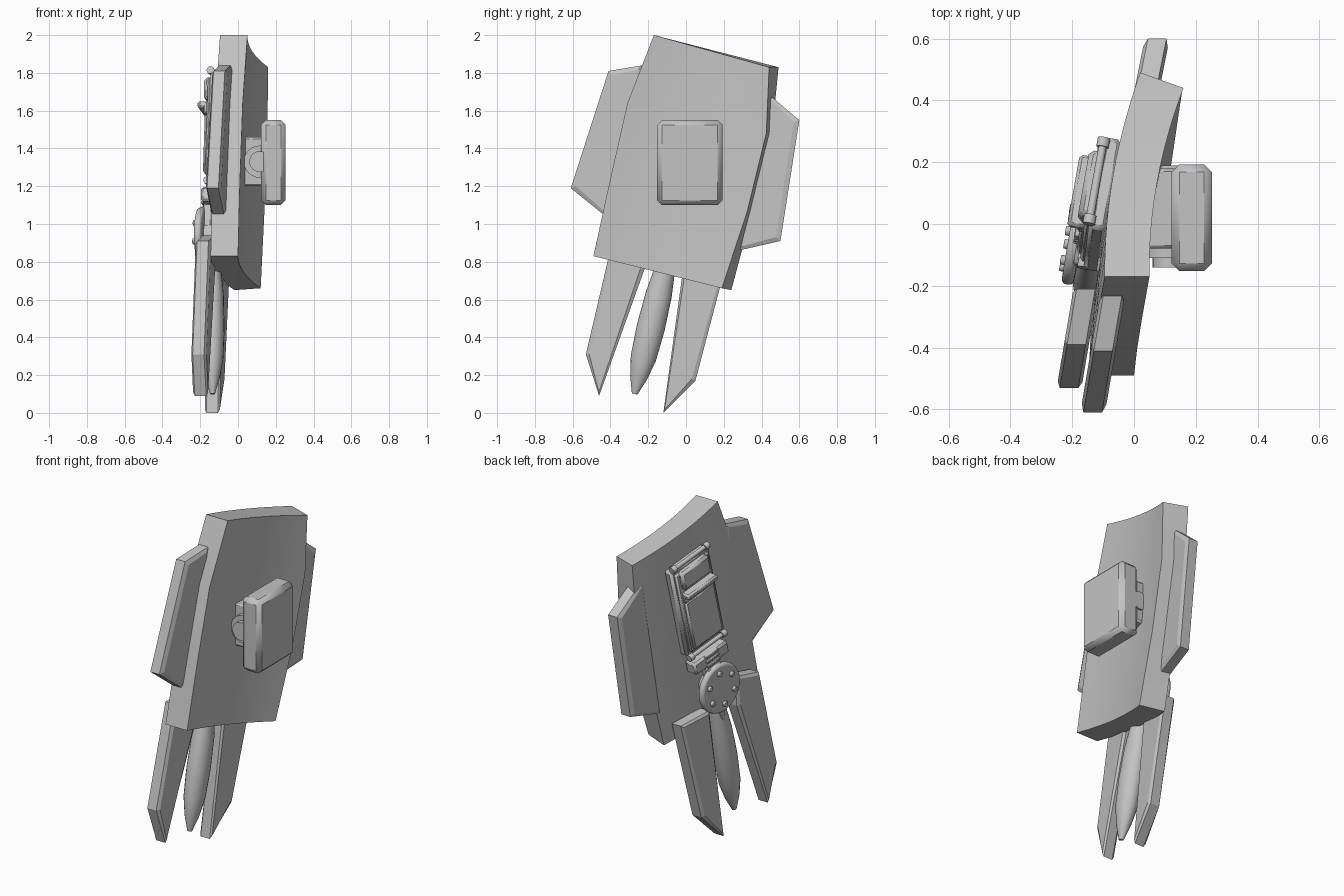
import bpy, bmesh, math
from mathutils import Matrix, Vector

if "Cube" in bpy.data.objects:
    bpy.data.objects.remove(bpy.data.objects["Cube"])

GREY = (0.55, 0.55, 0.55, 1)
metal = bpy.data.materials.new("plain_grey")
metal.use_nodes = True
metal.diffuse_color = GREY
metal.node_tree.nodes["Principled BSDF"].inputs["Base Color"].default_value = GREY


def finish(name, bm, matrix=None, bevel=0, segments=1, angle=30):
    bmesh.ops.recalc_face_normals(bm, faces=bm.faces)
    mesh = bpy.data.meshes.new(name)
    bm.to_mesh(mesh)
    bm.free()
    obj = bpy.data.objects.new(name, mesh)
    bpy.context.collection.objects.link(obj)
    mesh.materials.append(metal)
    if matrix:
        obj.matrix_world = matrix
    if bevel:
        mod = obj.modifiers.new("bevel", "BEVEL")
        mod.width, mod.segments = bevel, segments
    bpy.ops.object.select_all(action="DESELECT")
    obj.select_set(True)
    bpy.context.view_layer.objects.active = obj
    bpy.ops.object.shade_smooth_by_angle(angle=math.radians(angle))
    return obj


def box(name, centre, size, base=Matrix(), bevel=0.01):
    bm = bmesh.new()
    bmesh.ops.create_cube(bm, size=1, matrix=Matrix.Diagonal((*size, 1)))
    return finish(name, bm, base @ Matrix.Translation(centre), bevel)


def rod(name, centre, radius, length, axis="Z", base=Matrix(), bevel=0, sides=24):
    turn = {"X": Matrix.Rotation(math.pi / 2, 4, "Y"),
            "Y": Matrix.Rotation(math.pi / 2, 4, "X"), "Z": Matrix()}[axis]
    bm = bmesh.new()
    bmesh.ops.create_cone(bm, cap_ends=True, segments=sides, radius1=radius,
                          radius2=radius, depth=length)
    return finish(name, bm, base @ Matrix.Translation(centre) @ turn, bevel, 3, 40)


def slab(name, outline, x0, slope, half=0.03, inset=0.03, rise=0.01):
    """Upright plate with a y-z outline, yawed by slope, with raised faces."""
    bm = bmesh.new()
    rings = [[bm.verts.new((x0 + slope * y + s * half, y, z)) for y, z in outline]
             for s in (-1, 1)]
    caps = [bm.faces.new(r) for r in rings]
    n = len(outline)
    for i in range(n):
        k = (i + 1) % n
        bm.faces.new((rings[0][i], rings[0][k], rings[1][k], rings[1][i]))
    bmesh.ops.recalc_face_normals(bm, faces=bm.faces)
    for cap in caps:
        bmesh.ops.inset_region(bm, faces=[cap], thickness=inset, depth=rise)
    return finish(name, bm, angle=5)


# Curved shield: each row gives its front and back edge on the two faces
front = [(.05, -.17, 2.0), (.025, -.31, 1.64), (.01, -.405, 1.22), (0, -.49, .83)]
back_outer = [(.16, .44, 1.83), (.155, .425, 1.48), (.14, .325, 1.07), (.12, .19, .66)]
back_inner = [(.02, .49, 1.83), (.015, .455, 1.48), (0, .352, 1.07), (-.02, .24, .65)]
COLS = 12
bm = bmesh.new()
sheets = []
for shift, back in ((0, back_outer), (-.145, back_inner)):
    sheet = []
    for f, b in zip(front, back):
        f, b = Vector(f) + Vector((shift, 0, 0)), Vector(b)
        row = []
        for j in range(COLS + 1):
            s = j / COLS
            bow = Vector((-0.12 * s * (1 - s), 0, 0))
            row.append(bm.verts.new(f.lerp(b, s) + bow))
        sheet.append(row)
    sheets.append(sheet)
    for r0, r1 in zip(sheet, sheet[1:]):
        for j in range(COLS):
            bm.faces.new((r0[j], r0[j + 1], r1[j + 1], r1[j]))
a, b = sheets
for r in (0, -1):
    for j in range(COLS):
        bm.faces.new((a[r][j], a[r][j + 1], b[r][j + 1], b[r][j]))
for j in (0, -1):
    for i in range(len(a) - 1):
        bm.faces.new((a[i][j], a[i + 1][j], b[i + 1][j], b[i][j]))
finish("shield", bm)

# Side fins and lower blades
slab("front_fin", [(-.41, 1.81), (-.23, 1.84), (-.25, 1.5), (-.40, 1.02), (-.61, 1.19)],
     -.03, .17)
slab("back_fin", [(.41, 1.71), (.60, 1.55), (.50, .91), (.28, .86)], -.045, .2)
slab("front_blade", [(-.39, .91), (-.21, .94), (-.22, .76), (-.46, .09), (-.53, .31)],
     -.12, .17, inset=.02)
slab("back_blade", [(-.01, .80), (.21, .78), (.05, .17), (-.12, 0)], -.117, .17, inset=.02)

# Spindle between the blades
axis = Vector((.03, .17, .70))
profile = [(0, .015), (.12, .045), (.27, .068), (.5, .075), (.75, .07), (1, .05)]
bm = bmesh.new()
rings = [[bm.verts.new((r * .85 * math.cos(i * math.tau / 20),
                        r * math.sin(i * math.tau / 20), t * axis.length))
          for i in range(20)] for t, r in profile]
for r0, r1 in zip(rings, rings[1:]):
    for i in range(20):
        k = (i + 1) % 20
        bm.faces.new((r0[i], r0[k], r1[k], r1[i]))
bm.faces.new(rings[0])
bm.faces.new(rings[-1])
tilt = Matrix.Rotation(-math.atan2(axis.y, axis.z), 4, "X")
finish("spindle", bm, Matrix.Translation((-.135, -.272, .10)) @ tilt)

# Grip block with its hinge on the outer face
box("grip_block", (.187, .02, 1.325), (.13, .345, .45), bevel=.025)
box("grip_bracket", (.07, .05, 1.33), (.14, .26, .26))
rod("grip_hinge", (.115, .025, 1.33), .085, .27, "Y")
rod("grip_pin", (.115, .025, 1.33), .055, .33, "Y")

# Frame on the inner face: x to the front, y along the shield, z outwards
up = Vector((.03, .236, .971)).normalized()
across = Vector((-.17, -.958, .23)).normalized()
out = across.cross(up).normalized()
across = up.cross(out)
device = Matrix((across, up, out)).transposed().to_4x4()
device.translation = (-.09, 0, 1.33)

# Instrument panel
box("panel_base", (-.02, .17, .02), (.31, .58, .06), device, .015)
box("panel_tray", (-.02, .17, .045), (.27, .53, .04), device)
box("panel_screen", (-.02, .08, .06), (.23, .32, .04), device)
box("panel_head", (-.02, .38, .065), (.22, .12, .05), device, .015)
box("panel_bar", (-.02, .29, .09), (.24, .035, .06), device)
box("panel_bar_lip", (-.02, .265, .075), (.24, .05, .02), device, .005)
for y in (-.13, .47):
    rod("panel_hinge_rod", (-.02, y, .05), .013, .28, "X", device)
    for x in (-.15, .11):
        rod("panel_hinge_knob", (x, y, .05), .02, .03, "X", device)

# Link box and ribs between panel and disc
box("link_box", (-.03, -.2, .045), (.27, .08, .08), device, .012)
box("link_arm", (-.03, -.29, .06), (.11, .26, .05), device)
for i in range(4):
    box("link_rib", (-.03, -.165 - .03 * i, .085), (.10, .014, .025), device, .003)

# Disc with a ring of bolts, a post behind and a small spike below
centre = Vector((-.03, -.395, .095))
rod("disc", centre, .15, .04, base=device, bevel=.015, sides=40)
rod("disc_post", centre - Vector((0, 0, .055)), .07, .10, base=device)
for i in range(6):
    turn = i * math.tau / 6 + .5
    spot = centre + Vector((.1 * math.cos(turn), .1 * math.sin(turn), .022))
    rod("disc_bolt", spot, .016, .025, base=device, bevel=.004, sides=12)
bm = bmesh.new()
bmesh.ops.create_cone(bm, cap_ends=True, segments=12, radius1=.004, radius2=.03, depth=.12)
finish("disc_spike", bm, device @ Matrix.Translation((-.03, -.58, .075))
       @ Matrix.Rotation(-math.pi / 2, 4, "X"))
